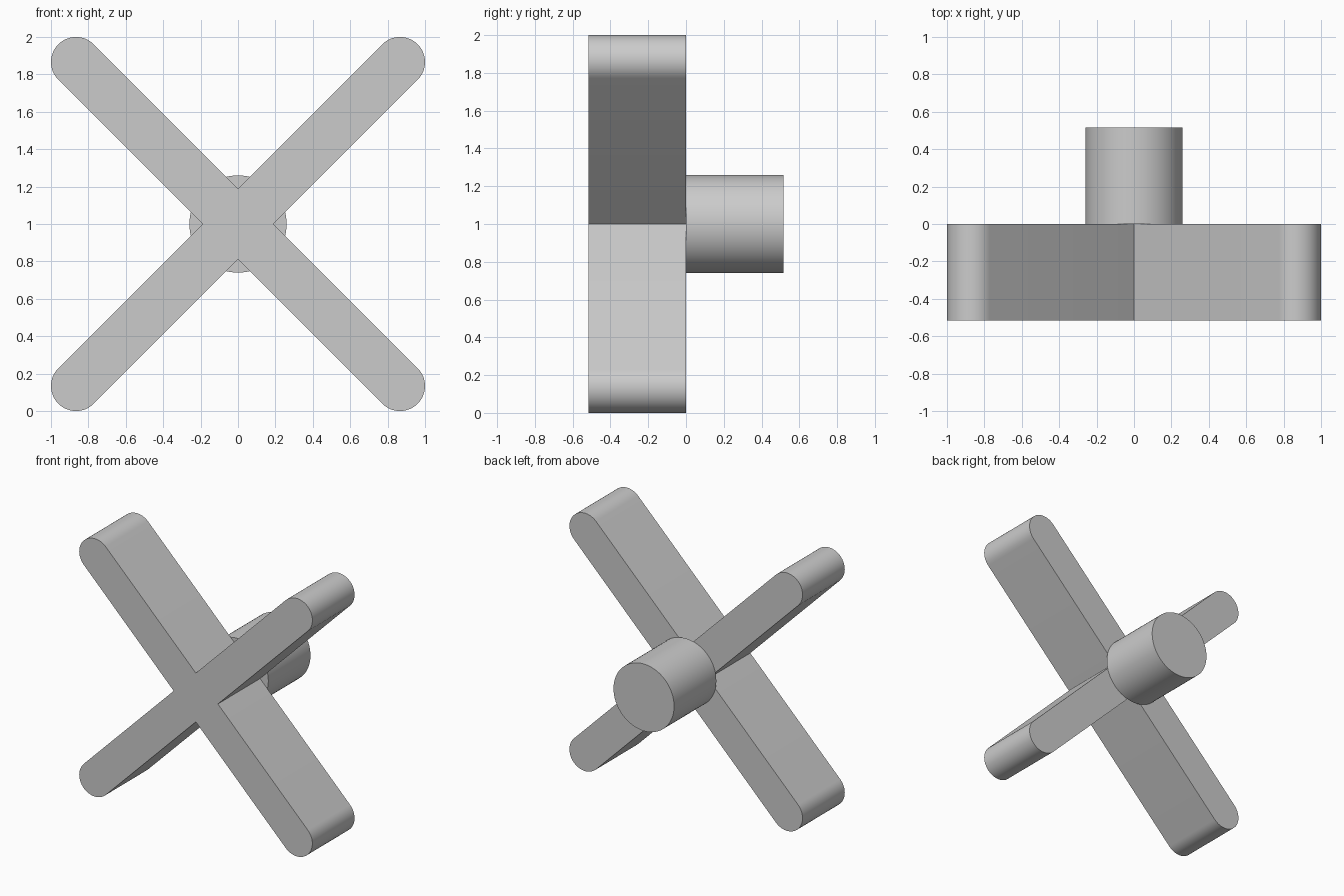
import bpy
import bmesh
from math import cos, sin, pi, sqrt, radians

R = 0.134          # half width of an arm
C = 1 - R          # x and z offset of each rounded arm tip from the centre
DEPTH = 0.517
HUB_R = 0.26
ARC = 24           # segments per rounded tip

cube = bpy.data.objects.get("Cube")
if cube:
    bpy.data.objects.remove(cube, do_unlink=True)

grey = bpy.data.materials.new("plain_grey")
grey.use_nodes = True
colour = (0.6, 0.6, 0.6, 1)
grey.diffuse_color = colour
grey.node_tree.nodes["Principled BSDF"].inputs["Base Color"].default_value = colour


def extrude_profile(name, points, y0, y1):
    """Extrude an x-z outline along y into a closed solid."""
    bm = bmesh.new()
    face = bm.faces.new([bm.verts.new((x, y0, z)) for x, z in points])
    result = bmesh.ops.extrude_face_region(bm, geom=[face], use_keep_orig=True)
    moved = [v for v in result["geom"] if isinstance(v, bmesh.types.BMVert)]
    bmesh.ops.translate(bm, verts=moved, vec=(0, y1 - y0, 0))
    bmesh.ops.recalc_face_normals(bm, faces=bm.faces)
    mesh = bpy.data.meshes.new(name)
    bm.to_mesh(mesh)
    bm.free()
    obj = bpy.data.objects.new(name, mesh)
    bpy.context.collection.objects.link(obj)
    mesh.materials.append(grey)
    bpy.ops.object.select_all(action="DESELECT")
    obj.select_set(True)
    bpy.context.view_layer.objects.active = obj
    bpy.ops.object.shade_smooth_by_angle(angle=radians(30))
    return obj


# Cross handle: four diagonal arms with round tips, joined at inner corners
outline = []
for k in range(4):
    aim = pi / 4 + k * pi / 2
    tip_x, tip_z = C * sqrt(2) * cos(aim), 1 + C * sqrt(2) * sin(aim)
    for i in range(ARC + 1):
        a = aim - pi / 2 + pi * i / ARC
        outline.append((tip_x + R * cos(a), tip_z + R * sin(a)))
    corner = aim + pi / 4
    outline.append((R * sqrt(2) * cos(corner), 1 + R * sqrt(2) * sin(corner)))
extrude_profile("cross_handle", outline, -DEPTH, 0)

# Round hub behind the cross
circle = [(HUB_R * cos(2 * pi * i / 64), 1 + HUB_R * sin(2 * pi * i / 64)) for i in range(64)]
extrude_profile("hub", circle, 0, DEPTH)
